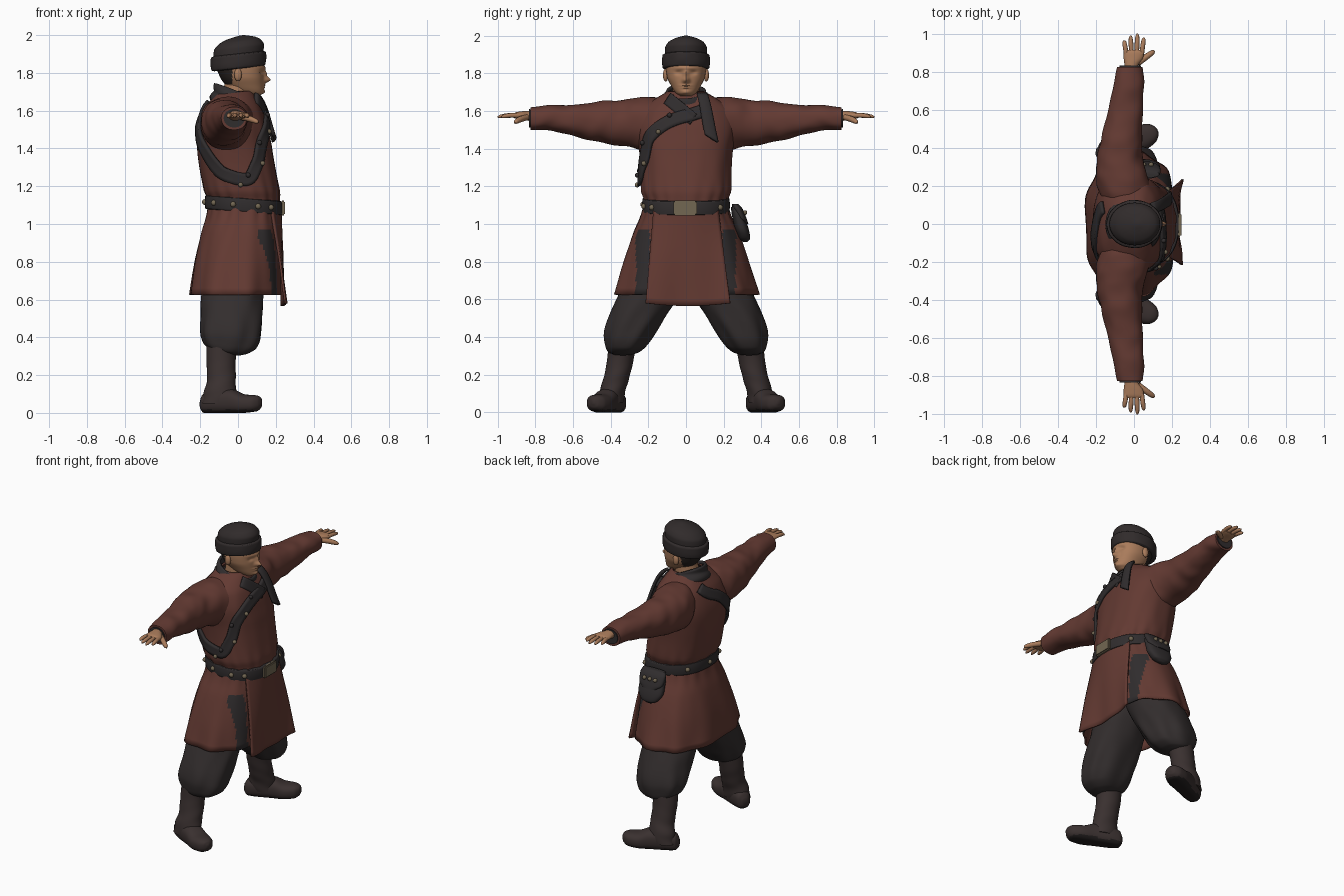
import bpy, bmesh, math
from math import sin, cos, pi, exp
from mathutils import Vector, noise

if "Cube" in bpy.data.objects:
    bpy.data.objects.remove(bpy.data.objects["Cube"])


def mat(name, r, g, b):
    m = bpy.data.materials.new(name)
    m.diffuse_color = (r, g, b, 1)
    m.use_nodes = True
    m.node_tree.nodes["Principled BSDF"].inputs["Base Color"].default_value = m.diffuse_color
    return m


COAT = mat("coat red brown", .125, .042, .032)
TRIM = mat("trim charcoal", .030, .026, .027)
PANTS = mat("trouser grey", .033, .027, .027)
BOOT = mat("boot brown", .042, .030, .029)
SOLE = mat("sole black", .016, .013, .013)
HAT = mat("hat dark", .030, .024, .024)
SKIN = mat("skin", .40, .20, .105)
HAIR = mat("hair black", .020, .015, .013)
BRASS = mat("dull brass", .17, .135, .085)


def finish(name, bm, mats, rule=None, thick=0, mirror=False):
    bmesh.ops.recalc_face_normals(bm, faces=bm.faces)
    for f in bm.faces:
        f.smooth = True
        if rule:
            f.material_index = rule(f.calc_center_median())
    me = bpy.data.meshes.new(name)
    bm.to_mesh(me)
    bm.free()
    me.set_sharp_from_angle(angle=math.radians(50))
    for m in mats:
        me.materials.append(m)
    ob = bpy.data.objects.new(name, me)
    bpy.context.collection.objects.link(ob)
    if thick:
        s = ob.modifiers.new("thickness", 'SOLIDIFY')
        s.thickness, s.offset = thick, 0
    if mirror:
        ob.modifiers.new("mirror", 'MIRROR').use_axis = (False, True, False)
    return ob


def interp(rows, t):
    # monotone cubic through the rows, keyed by their first value
    t = min(max(t, rows[0][0]), rows[-1][0])
    i = max(k for k in range(len(rows) - 1) if rows[k][0] <= t)
    sec = lambda k, j: (rows[k + 1][j] - rows[k][j]) / (rows[k + 1][0] - rows[k][0])

    def slope(k, j):
        if k == 0 or k == len(rows) - 1:
            return sec(min(k, len(rows) - 2), j)
        p, q = sec(k - 1, j), sec(k, j)
        return 2 * p * q / (p + q) if p * q > 0 else 0
    h = rows[i + 1][0] - rows[i][0]
    s = (t - rows[i][0]) / h
    return [rows[i][j] * (1 + 2 * s) * (1 - s) ** 2 + rows[i + 1][j] * s * s * (3 - 2 * s)
            + h * (slope(i, j) * s * (1 - s) ** 2 + slope(i + 1, j) * s * s * (s - 1))
            for j in range(1, len(rows[0]))]


def ring_pt(rows, t, a, e, fold=None):
    ca, cb, ra, rb = interp(rows, t)
    d = 1 + (fold(t, a) if fold else 0)
    pw = lambda v: math.copysign(abs(v) ** (2 / e), v)
    return ca + ra * d * pw(cos(a)), cb + rb * d * pw(sin(a))


def loft(name, rows, mats, axis='z', n=32, steps=4, e=2, fold=None, warp=None, caps=True, **kw):
    # rows: (position on axis, centre a, centre b, radius a, radius b)
    bm, rings = bmesh.new(), []
    rows = sorted(rows)
    ts = [r[0] + (q[0] - r[0]) * k / steps for r, q in zip(rows, rows[1:]) for k in range(steps)]
    for t in ts + [rows[-1][0]]:
        ring = []
        for k in range(n):
            a, b = ring_pt(rows, t, 2 * pi * k / n, e, fold)
            p = Vector({'z': (a, b, t), 'y': (a, t, b), 'x': (t, a, b)}[axis])
            ring.append(bm.verts.new(warp(p) if warp else p))
        rings.append(ring)
    for r, q in zip(rings, rings[1:]):
        for k in range(n):
            bm.faces.new((r[k], r[(k + 1) % n], q[(k + 1) % n], q[k]))
    if caps:
        bm.faces.new(rings[0])
        bm.faces.new(rings[-1])
    return finish(name, bm, mats, **kw)


def grid(name, nu, nv, f, mats, **kw):
    # sheet: f(u in -1..1, v in 0..1) gives a point
    bm = bmesh.new()
    vs = [[bm.verts.new(f(2 * i / nu - 1, j / nv)) for i in range(nu + 1)] for j in range(nv + 1)]
    for j in range(nv):
        for i in range(nu):
            bm.faces.new((vs[j][i], vs[j][i + 1], vs[j + 1][i + 1], vs[j + 1][i]))
    return finish(name, bm, mats, **kw)


def ball(name, p, r, mats, scale=(1, 1, 1), **kw):
    bm = bmesh.new()
    bmesh.ops.create_uvsphere(bm, u_segments=14, v_segments=10, radius=r)
    for v in bm.verts:
        v.co = Vector(p) + Vector([c * s for c, s in zip(v.co, scale)])
    return finish(name, bm, mats, **kw)


# coat body and skirt
coat_rows = [(z, (lo + hi) / 2, 0, (hi - lo) / 2, ry) for z, lo, hi, ry in [
    (.625, -.25, .22, .375), (.8, -.225, .22, .325), (.95, -.19, .215, .275), (1.05, -.16, .212, .23),
    (1.12, -.15, .212, .213), (1.18, -.175, .212, .232), (1.28, -.195, .195, .235), (1.4, -.21, .175, .245),
    (1.5, -.205, .155, .26), (1.6, -.175, .125, .235), (1.66, -.135, .095, .16), (1.7, -.10, .07, .09)]]


def coat_fold(t, a):
    n = noise.noise(Vector((3 * cos(a), 3 * sin(a), 4 * t)))
    return (.018 * exp(-((t - 1.1) / .1) ** 2) * sin(17 * a) + .022 * n
            + max(0, 1.02 - t) * .07 * sin(9 * a + 1))


slit = lambda c: int(c.x > .1 and .19 < abs(c.y) < .262 and c.z < .96)
loft("coat", coat_rows, [COAT, TRIM], n=112, steps=5, e=2.4, fold=coat_fold, caps=False, thick=.012, rule=slit)


def panel(u, v):
    z = 1.08 - .5 * v - .015 * v * (1 - u * u)
    x = interp(coat_rows, z)
    return Vector((x[0] + x[2] + .014 - .05 * (1 - v) * u * u + .02 * v * u * u + .004 * sin(7 * u) * v,
                   .01 * v + u * (.17 + .055 * v), z))


grid("coat_front_panel", 24, 16, panel, [COAT], thick=.012)


def surf(a, z, off):
    P = lambda a, z: Vector((*ring_pt(coat_rows, z, a, 2.4, coat_fold), z))
    n = (P(a + .03, z) - P(a - .03, z)).cross(P(a, z + .01) - P(a, z - .01)).normalized()
    return P(a, z) + n * off, n


# diagonal sash wrapping under the right arm and up the back
sash_path = [(0, .35, 1.60), (1, -.35, 1.53), (2, -.8, 1.44), (3, -1.1, 1.32), (4, -1.45, 1.235),
             (5, -1.9, 1.27), (6, -2.45, 1.41), (7, -3.0, 1.54), (8, -3.5, 1.63)]


def sash(u, v):
    (a, z), (a2, z2), (a1, z1) = [interp(sash_path, 8 * w) for w in (v, min(1, v + .01), max(0, v - .01))]
    p, n = surf(a, z, .016)
    w = (surf(a2, z2, .016)[0] - surf(a1, z1, .016)[0]).cross(n).normalized()
    return p + w * u * .034


grid("chest_sash", 4, 70, sash, [TRIM], thick=.016)
for i, v in enumerate((.1, .17, .27, .36, .46, .53)):
    ball(f"sash_toggle_{i}", sash((-1) ** i * .7, v) + (sash(0, v) - Vector((-.02, 0, 1.4))).normalized() * .012,
         .013, [BRASS if i % 2 else TRIM])

# sleeves, cuffs and folds
loft("sleeve", [(.10, -.04, 1.54, .12, .12), (.22, -.055, 1.535, .14, .138), (.32, -.075, 1.535, .122, .126),
                (.42, -.07, 1.54, .112, .113), (.52, -.055, 1.545, .1, .096), (.62, -.042, 1.552, .09, .08),
                (.72, -.03, 1.563, .08, .067), (.825, -.02, 1.56, .068, .06)], [COAT], 'y', n=48, steps=9, e=2.2,
     fold=lambda t, a: (.045 * sin(42 * t + 2.2 * sin(a + .6)) * (.4 + noise.noise(Vector((cos(a), sin(a), 6 * t))))
                        + .04 * noise.noise(Vector((1.5 * cos(a), 1.5 * sin(a), 12 * t)))), mirror=True)
loft("cuff_lining", [(.78, -.02, 1.56, .055, .048), (.832, -.02, 1.56, .056, .049)], [TRIM], 'y', mirror=True)

# hands
loft("palm", [(.78, -.02, 1.572, .036, .03), (.83, -.015, 1.574, .036, .027), (.87, -.004, 1.576, .05, .022),
              (.90, 0, 1.576, .054, .018), (.915, .002, 1.575, .05, .012)], [SKIN], 'y', mirror=True)


def finger(name, p, q, r):
    p, d = Vector(p), Vector(q) - Vector(p)
    rot = Vector((0, 1, 0)).rotation_difference(d)
    loft(name, [(0, 0, 0, r, r), (d.length * .5, 0, .003, r, r), (d.length * .88, 0, 0, r * .8, r * .75),
                (d.length, 0, -.002, r * .3, r * .3)], [SKIN], 'y', n=10, steps=3,
           warp=lambda v: p + rot @ v, mirror=True)


for i, (x, x2, y) in enumerate([(-.04, -.052, .965), (-.013, -.018, .99), (.014, .018, 1.0), (.040, .052, .98)]):
    finger(f"finger_{i}", (x, .89, 1.576), (x2, y, 1.57), .0125)
finger("thumb", (.02, .845, 1.566), (.108, .91, 1.54), .016)

# head with modelled face, ears, neck
bumps = [(0, 1.763, .016, .016, .036), (0, 1.795, .012, .022, .016), (0, 1.828, .06, .009, .008),
         (.04, 1.803, .018, .011, -.011), (-.04, 1.803, .018, .011, -.011), (0, 1.735, .026, .005, .010),
         (0, 1.723, .022, .005, .010), (0, 1.70, .022, .012, .010)]


def face(p):
    if p.x > .03:
        w = min(1, (p.x - .03) / .06)
        p.x += w * sum(k * exp(-((p.y - y) / sy) ** 2 - ((p.z - z) / sz) ** 2) for y, z, sy, sz, k in bumps)
    return p


loft("head", [(1.678, .08, 0, .03, .028), (1.695, .06, 0, .072, .054), (1.735, .035, 0, .1, .08),
              (1.78, .02, 0, .116, .1), (1.83, .012, 0, .125, .106), (1.9, .01, 0, .125, .106)], [SKIN, HAIR],
     n=96, steps=9, e=2.2, warp=face, rule=lambda c: int(c.x < -.03 and c.z > 1.74))
ball("ear", (.0, .108, 1.79), .034, [SKIN], (.6, .42, 1), mirror=True)
loft("neck", [(1.58, -.02, 0, .075, .075), (1.74, .0, 0, .072, .07)], [SKIN])

# cap with turned-up band, tilted back
tilt = lambda p: p + Vector((0, 0, .11 * p.x))
loft("cap_crown", [(1.86, .0, 0, .13, .112), (1.93, .005, 0, .133, .112), (1.962, .01, 0, .112, .095),
                   (1.982, .015, 0, .075, .06), (1.997, .02, 0, .01, .01)], [HAT], n=48, warp=tilt)
loft("cap_band", [(1.822, .002, 0, .128, .112), (1.828, .002, 0, .143, .123), (1.86, .002, 0, .147, .127),
                  (1.895, .002, 0, .145, .125), (1.902, .002, 0, .13, .112)], [HAT], n=48, warp=tilt,
     fold=lambda t, a: .02 * noise.noise(Vector((3 * cos(a), 3 * sin(a), 20 * t))))

# wrapped collar and hanging scarf end
loft("collar", [(1.575, .0, 0, .135, .165), (1.615, -.002, 0, .135, .145), (1.66, -.006, 0, .118, .116),
                (1.70, -.008, 0, .106, .1)], [TRIM], n=48, caps=False, thick=.018,
     warp=lambda p: p + Vector((0, 0, -.36 * p.x)),
     fold=lambda t, a: .04 * sin(90 * t + 2 * a))
grid("scarf_end", 6, 14, lambda u, v: Vector((.095 + .1 * v ** .7 - .008 * u * u, .085 + .05 * v + u * (.026 + .008 * v),
     1.69 - .225 * v - .02 * u * v + .012 * sin(5 * v))), [TRIM], thick=.018)
grid("collar_lapel", 6, 14, lambda u, v: Vector((.09 + .065 * v ** .6, -.095 + .135 * v + u * .018,
     1.665 - .11 * v + u * .028)), [TRIM], thick=.018)

# belt, buckle, studs
lean = lambda p: p + Vector((0, 0, -.08 * p.x))
belt_z = [(z, .031, 0, .19 + o, .216 + o) for z, o in [(1.064, .0), (1.068, .014), (1.102, .017), (1.136, .014), (1.14, 0)]]
loft("belt", belt_z, [TRIM], n=64, e=2.3, warp=lean)
buckle = bmesh.new()
bmesh.ops.create_cube(buckle, size=1)
for v in buckle.verts:
    v.co = Vector((.238, -.005, 1.085)) + Vector((v.co.x * .024, v.co.y * .125, v.co.z * .078))
bmesh.ops.bevel(buckle, geom=buckle.edges[:], offset=.007, segments=2, affect='EDGES')
finish("belt_buckle", buckle, [BRASS])
for i, a in enumerate((-.85, -1.25, -1.8, -2.4, 3.14, 2.4, .85)):
    ball(f"belt_stud_{i}", lean(Vector((*ring_pt(belt_z, 1.102, a, 2.3), 1.102))), .015, [BRASS])

# hip pouch with flap
out = lambda p: p + Vector((0, (1.1 - p.z) * .22, 0))
loft("pouch", [(.905, .05, .272, .02, .012), (.925, .05, .272, .06, .03), (.98, .05, .268, .088, .036),
               (1.05, .05, .262, .088, .03), (1.09, .05, .258, .078, .022)], [TRIM], e=2.6, warp=out)
loft("pouch_flap", [(1.0, .05, .285, .05, .024), (1.03, .05, .28, .085, .026), (1.08, .05, .27, .09, .026),
                    (1.105, .05, .262, .082, .018)], [TRIM], e=2.6, warp=out)
for i, x in enumerate((.01, .05, .09)):
    ball(f"pouch_stud_{i}", (x, .312, 1.06), .013, [BRASS])

# baggy trousers
loft("trouser_leg", [(.31, -.055, .335, .06, .055), (.325, -.05, .33, .1, .085), (.36, -.042, .318, .138, .11),
                     (.42, -.038, .298, .158, .134), (.5, -.035, .262, .165, .15), (.6, -.03, .21, .165, .16),
                     (.7, -.02, .16, .16, .16), (.82, -.01, .12, .14, .12)], [PANTS], n=48, steps=6, e=2.2,
     fold=lambda t, a: (.035 * sin(7 * a + 9 * t) * max(.2, 1 - abs(t - .38) * 4)
                        + .05 * noise.noise(Vector((2 * cos(a), 2 * sin(a), 7 * t)))),
     warp=lambda p: p + Vector((0, 0, -.12 * (p.x + .05) * max(0, 1 - (p.z - .31) * 4))), mirror=True)

# boots
loft("boot_shaft", [(.05, -.1, .395, .09, .062), (.11, -.095, .39, .085, .068), (.18, -.088, .37, .076, .068),
                    (.27, -.09, .35, .077, .07), (.38, -.08, .335, .085, .075)], [BOOT], steps=6, mirror=True,
     fold=lambda t, a: .03 * sin(70 * t + 2 * a) * max(0, 1 - t * 3))


def splay(p):
    c, s = cos(.42), sin(.42)
    return Vector((-.195 + c * p.x - s * p.y, .35 + s * p.x + c * p.y, max(p.z, .004 + .10 * max(0, p.x - .24))))


loft("boot_foot", [(0, 0, .05, .02, .025), (.02, 0, .055, .045, .052), (.1, 0, .066, .06, .066),
                   (.18, 0, .064, .063, .064), (.25, 0, .052, .067, .05), (.31, 0, .054, .055, .044),
                   (.34, 0, .058, .03, .03), (.35, 0, .06, .008, .01)], [BOOT, SOLE], 'x', steps=5, e=2.5,
     warp=splay, rule=lambda c: int(c.z < .02), mirror=True)
# lowest point rests on the ground
for ob in bpy.data.objects:
    if ob.name == "boot_foot":
        low = min(v.co.z for v in ob.data.vertices)
        for v in ob.data.vertices:
            v.co.z -= low
